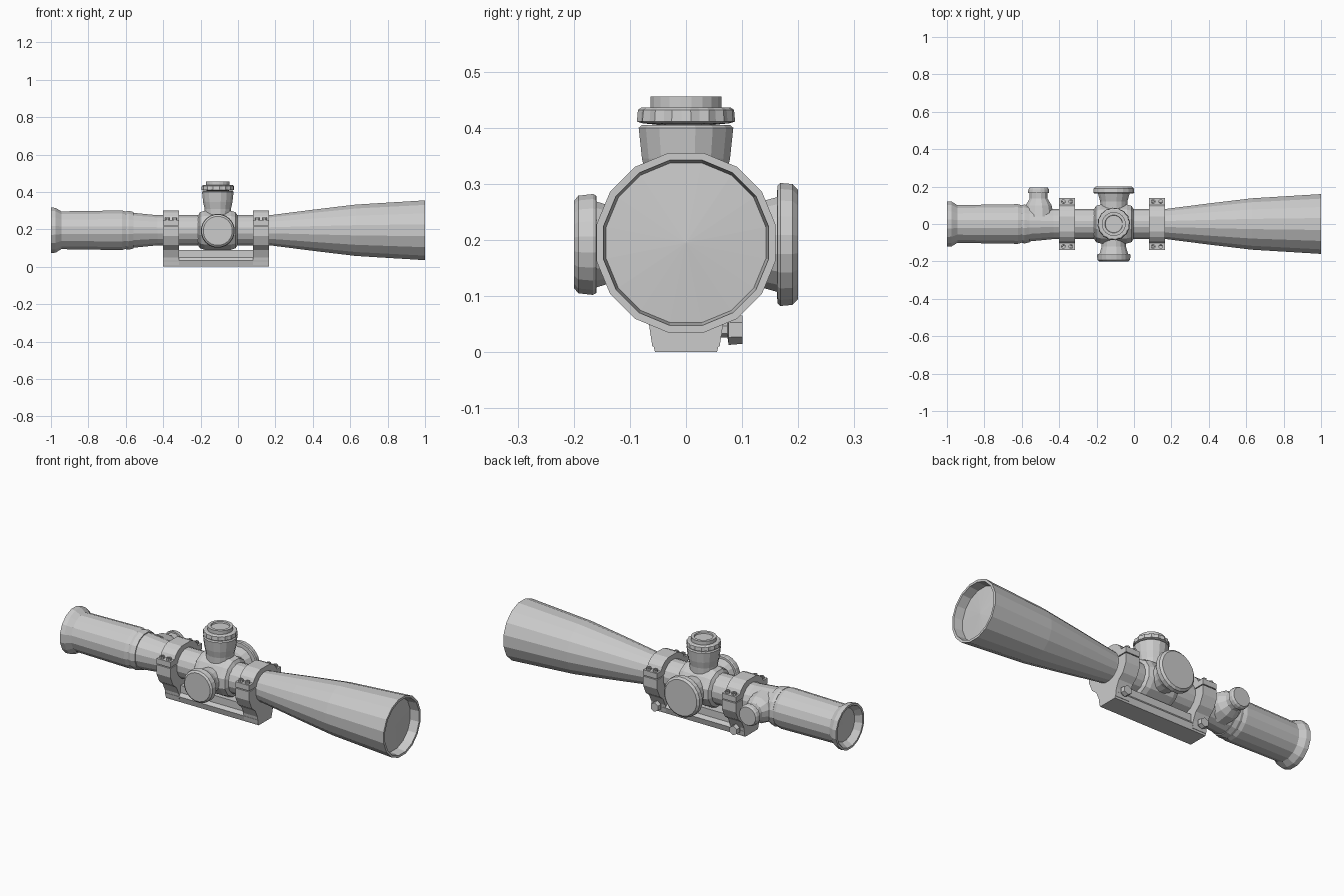
import bpy, bmesh
from math import cos, sin, pi

CZ = 0.195     # height of the optical axis
TX = -0.108    # turret position along the tube


def finish(name, bm):
    bmesh.ops.remove_doubles(bm, verts=bm.verts, dist=1e-5)
    bmesh.ops.recalc_face_normals(bm, faces=bm.faces)
    me = bpy.data.meshes.new(name)
    bm.to_mesh(me)
    bm.free()
    ob = bpy.data.objects.new(name, me)
    bpy.context.collection.objects.link(ob)
    return ob


def lathe(name, profile, axis, center, sides=16, knurl=0.0):
    """Revolve (position, radius) pairs about a world axis through center."""
    bm = bmesh.new()
    rings = []
    for t, r in profile:
        ring = []
        for i in range(sides):
            a = 2 * pi * (i + 0.5) / sides
            rr = r - (knurl if i % 2 and r > 0.04 else 0)
            u, v = rr * cos(a), rr * sin(a)
            p = {'x': (t, u, v), 'y': (u, t, v), 'z': (u, v, t)}[axis]
            ring.append(bm.verts.new([p[k] + center[k] for k in range(3)]))
        rings.append(ring)
    for a, b in zip(rings, rings[1:]):
        for i in range(sides):
            j = (i + 1) % sides
            bm.faces.new((a[i], a[j], b[j], b[i]))
    return finish(name, bm)


def extrude_x(name, half, x0, x1):
    """Mirror a (y, z) half outline and extrude it from x0 to x1."""
    outline = half + [(-y, z) for y, z in reversed(half)]
    bm = bmesh.new()
    face = bm.faces.new([bm.verts.new((x0, y, z)) for y, z in outline])
    new = bmesh.ops.extrude_face_region(bm, geom=[face])['geom']
    bmesh.ops.translate(bm, vec=(x1 - x0, 0, 0),
                        verts=[g for g in new if isinstance(g, bmesh.types.BMVert)])
    return finish(name, bm)


# Main tube with eyepiece, objective bell and recessed lenses
lathe("scope_tube", [
    (-0.96, 0), (-0.965, 0.09), (-1.0, 0.112), (-1.0, 0.124), (-0.975, 0.122),
    (-0.945, 0.103), (-0.62, 0.108), (-0.59, 0.098), (-0.43, 0.082),
    (0.17, 0.082), (0.40, 0.112), (0.63, 0.140), (1.0, 0.163),
    (1.0, 0.150), (0.95, 0.145), (0.96, 0)], 'x', (0, 0, CZ))

# Zoom ring on the eyepiece side of the tube
lathe("zoom_ring", [(-0.60, 0.08), (-0.60, 0.103), (-0.585, 0.106),
                    (-0.56, 0.1), (-0.56, 0.08)], 'x', (0, 0, CZ))

# Turret saddle
lathe("turret_saddle", [(-0.11, 0.075), (-0.095, 0.1), (-0.07, 0.108),
                        (0.07, 0.108), (0.095, 0.1), (0.11, 0.075)],
      'x', (TX, 0, CZ), 12)

# Elevation turret on top: body, knurled cap, top disc
top = (TX, 0, 0)
lathe("elevation_body", [(0.24, 0), (0.24, 0.07), (0.31, 0.072), (0.345, 0.08),
                         (0.40, 0.086), (0.405, 0.08), (0.405, 0)], 'z', top)
lathe("elevation_cap", [(0.40, 0), (0.408, 0.078), (0.411, 0.088), (0.432, 0.086),
                        (0.436, 0.08), (0.436, 0)], 'z', top, 32, 0.004)
lathe("elevation_disc", [(0.43, 0), (0.43, 0.064), (0.456, 0.064), (0.456, 0.048),
                         (0.448, 0.046), (0.448, 0)], 'z', top, 20)

# Side turrets: windage at the front, focus at the back
side = (TX, 0, CZ - 0.003)
lathe("windage_neck", [(-0.05, 0), (-0.05, 0.065), (-0.12, 0.066),
                       (-0.16, 0.078), (-0.16, 0)], 'y', side)
lathe("windage_cap", [(-0.155, 0), (-0.160, 0.088), (-0.166, 0.091),
                      (-0.192, 0.088), (-0.2, 0.078), (-0.2, 0)], 'y', side, 20)
lathe("focus_neck", [(0.05, 0), (0.05, 0.072), (0.12, 0.074),
                     (0.162, 0.086), (0.162, 0)], 'y', side)
lathe("focus_cap", [(0.158, 0), (0.163, 0.106), (0.168, 0.111),
                    (0.19, 0.109), (0.2, 0.098), (0.2, 0)], 'y', side, 20)

# Illumination knob behind the rear ring
knob = (-0.51, 0, CZ)
lathe("illumination_neck", [(0.04, 0), (0.04, 0.085), (0.10, 0.072), (0.135, 0.05),
                            (0.165, 0.05), (0.165, 0)], 'y', knob, 12)
lathe("illumination_cap", [(0.162, 0), (0.165, 0.058), (0.185, 0.056),
                           (0.194, 0.05), (0.194, 0)], 'y', knob, 16)

# Mount base
extrude_x("mount_base", [(0.055, 0), (0.064, 0.033), (0.05, 0.05), (0.05, 0.09)],
          -0.40, 0.165)

# Two mounting rings with flange screws and clamp bolts
lower = [(0.06, 0.01), (0.066, 0.05), (0.085, 0.09), (0.115, 0.115),
         (0.138, 0.165), (0.138, 0.215)]
upper = [(0.138, 0.22), (0.138, 0.25), (0.102, 0.25), (0.092, 0.27),
         (0.07, 0.29), (0.04, 0.302)]
for label, x0 in (("rear", -0.40), ("front", 0.08)):
    extrude_x(label + "_ring_lower", lower, x0, x0 + 0.085)
    extrude_x(label + "_ring_cap", upper, x0, x0 + 0.085)
    for y in (-0.12, 0.12):
        for dx in (0.022, 0.063):
            lathe(label + "_ring_screw", [(0.24, 0), (0.24, 0.013), (0.262, 0.013),
                                          (0.262, 0.007), (0.254, 0.006), (0.254, 0)],
                  'z', (x0 + dx, y, 0), 8)
    lathe(label + "_clamp_bolt", [(0.04, 0), (0.04, 0.014), (0.074, 0.014),
                                  (0.076, 0.027), (0.101, 0.025), (0.101, 0)],
          'y', (x0 + 0.042, 0, 0.04), 6)
